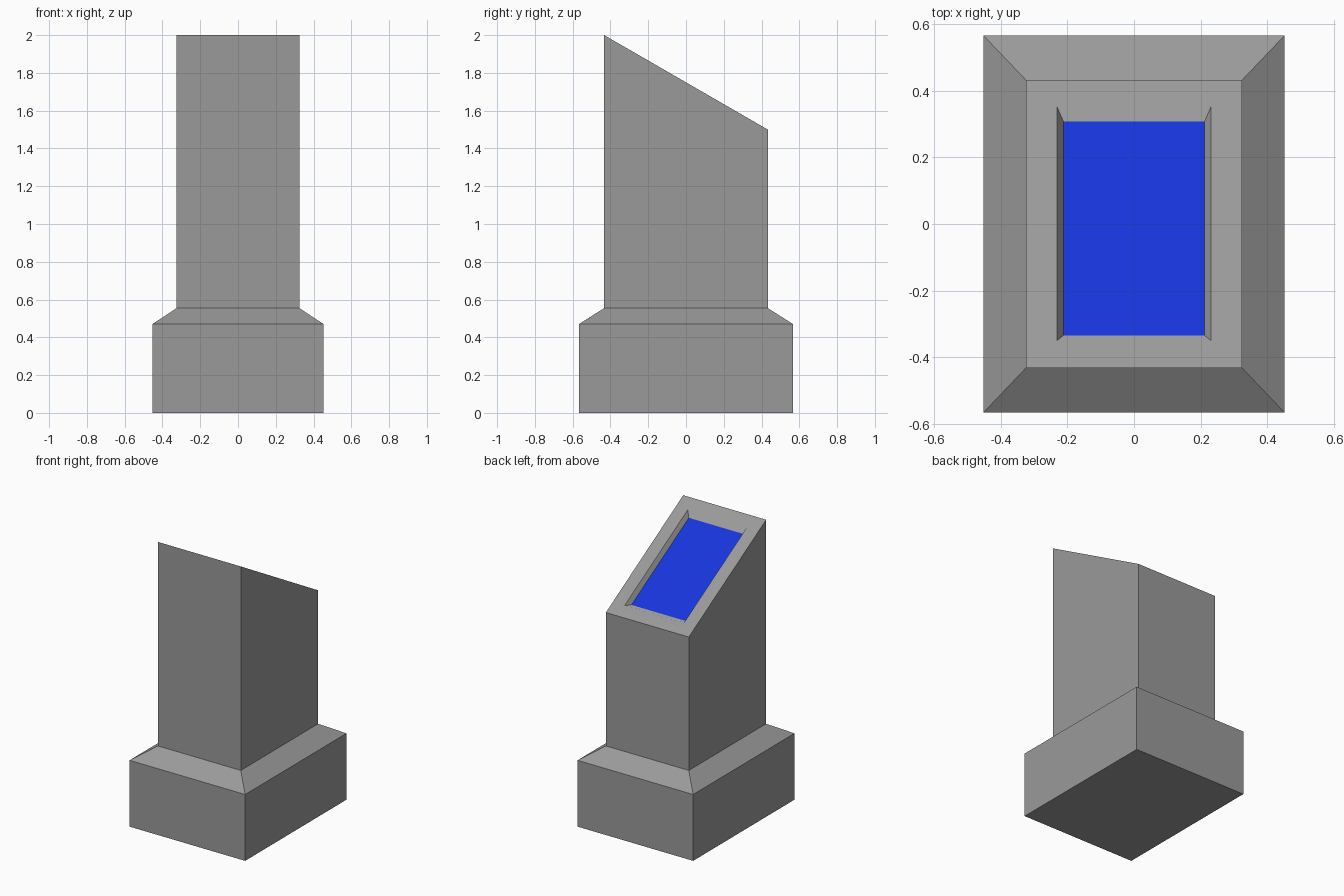
import bpy, bmesh

if "Cube" in bpy.data.objects:
    bpy.data.objects.remove(bpy.data.objects["Cube"])

HX, HY = 0.325, 0.433            # column half width and half depth
SLOPE = 0.5 / (2 * HY)           # fall of the slanted top
DROP = 0.038                     # vertical depth of the recess


def material(name, rgb):
    mat = bpy.data.materials.new(name)
    mat.diffuse_color = (*rgb, 1)
    mat.use_nodes = True
    mat.node_tree.nodes["Principled BSDF"].inputs["Base Color"].default_value = mat.diffuse_color
    return mat


def top_z(y):
    return 1.75 - SLOPE * y


def rect(hx, y0, y1, z0, z1):
    """Four corners, z0 at the front edge and z1 at the back edge."""
    return [(-hx, y0, z0), (hx, y0, z0), (hx, y1, z1), (-hx, y1, z1)]


def slanted(hx, y0, y1, drop=0.0):
    return rect(hx, y0, y1, top_z(y0) - drop, top_z(y1) - drop)


def loft(name, mat, rings, cap_start=False, cap_end=False):
    """Joins successive four-sided rings with quads."""
    bm = bmesh.new()
    loops = [[bm.verts.new(p) for p in ring] for ring in rings]
    for a, b in zip(loops, loops[1:]):
        for i in range(4):
            j = (i + 1) % 4
            bm.faces.new((a[i], a[j], b[j], b[i]))
    if cap_start:
        bm.faces.new(loops[0][::-1])
    if cap_end:
        bm.faces.new(loops[-1])
    me = bpy.data.meshes.new(name)
    bm.to_mesh(me)
    bm.free()
    me.materials.append(mat)
    ob = bpy.data.objects.new(name, me)
    bpy.context.collection.objects.link(ob)
    return ob


grey = material("body_grey", (0.323, 0.323, 0.323))
blue = material("screen_blue", (0.008, 0.035, 0.7))

# Plinth: box with a sloped shoulder up to the column
loft("plinth", grey, [
    rect(0.453, -0.567, 0.567, 0, 0),
    rect(0.453, -0.567, 0.567, 0.47, 0.47),
    rect(HX, -HY, HY, 0.555, 0.555),
], cap_start=True)

# Column: slanted top with a shallow tapered recess
floor = (0.212, -0.335, 0.308)
column = loft("column", grey, [
    rect(HX, -HY, HY, 0.555, 0.555),
    slanted(HX, -HY, HY),
    slanted(0.232, -0.351, 0.354),
    slanted(*floor, DROP),
], cap_end=True)

# Soft shading across the front and back recess walls, all other edges sharp
me = column.data
me.shade_smooth()
for e in me.edges:
    a, b = (me.vertices[i].co for i in e.vertices)
    across = abs(a.y - b.y) < 1e-4 and abs(a.z - b.z) < 1e-4
    in_recess = max(abs(a.x), abs(b.x)) < 0.24
    frame_seam = (abs(a.x) > 0.3) != (abs(b.x) > 0.3)
    e.use_edge_sharp = not ((across and in_recess) or frame_seam)
wn = column.modifiers.new("weighted_normals", 'WEIGHTED_NORMAL')
wn.keep_sharp = True

# Screen: blue panel lying on the recess floor
loft("screen", blue, [slanted(*floor, DROP - 0.002)], cap_end=True)
